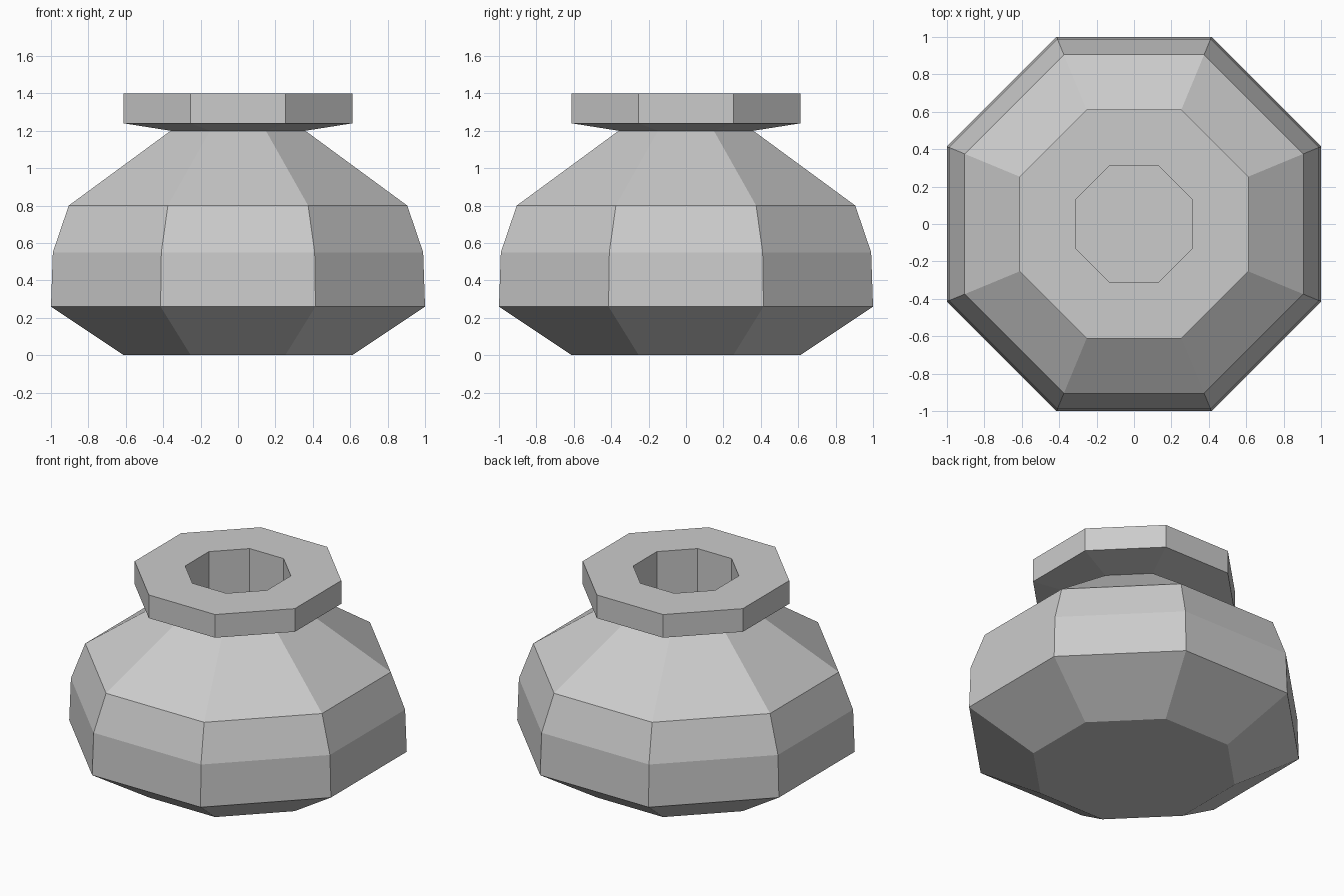
import bpy
import bmesh
import math

cube = bpy.data.objects.get("Cube")
if cube:
    bpy.data.objects.remove(cube, do_unlink=True)

SIDES = 8

# Plain grey clay
clay = bpy.data.materials.new("grey_clay")
clay.use_nodes = True
grey = (0.6, 0.6, 0.6, 1)
clay.diffuse_color = grey
shader = clay.node_tree.nodes["Principled BSDF"]
shader.inputs["Base Color"].default_value = grey
shader.inputs["Roughness"].default_value = 0.8


def add_ring(bm, apothem, z):
    """Octagon with flat sides facing the axes."""
    radius = apothem / math.cos(math.pi / SIDES)
    angles = [(i + 0.5) * math.tau / SIDES for i in range(SIDES)]
    return [bm.verts.new((radius * math.cos(a), radius * math.sin(a), z)) for a in angles]


def lathe(name, profile):
    """Closed faceted solid from (half width, height) pairs, capped at both ends."""
    bm = bmesh.new()
    rings = [add_ring(bm, w, z) for w, z in profile]
    for low, high in zip(rings, rings[1:]):
        for i in range(SIDES):
            j = (i + 1) % SIDES
            bm.faces.new((low[i], low[j], high[j], high[i]))
    bm.faces.new(rings[0][::-1])
    bm.faces.new(rings[-1])
    bmesh.ops.recalc_face_normals(bm, faces=bm.faces)
    mesh = bpy.data.meshes.new(name)
    bm.to_mesh(mesh)
    bm.free()
    mesh.materials.append(clay)
    obj = bpy.data.objects.new(name, mesh)
    bpy.context.collection.objects.link(obj)
    return obj


# Pot: base, belly, shoulder, neck, flared rim, then down into the mouth
lathe("pot", [
    (0.61, 0), (1.0, 0.26), (0.99, 0.55), (0.905, 0.8),
    (0.36, 1.2), (0.612, 1.24), (0.612, 1.4),
    (0.313, 1.4), (0.313, 0.4),
])
